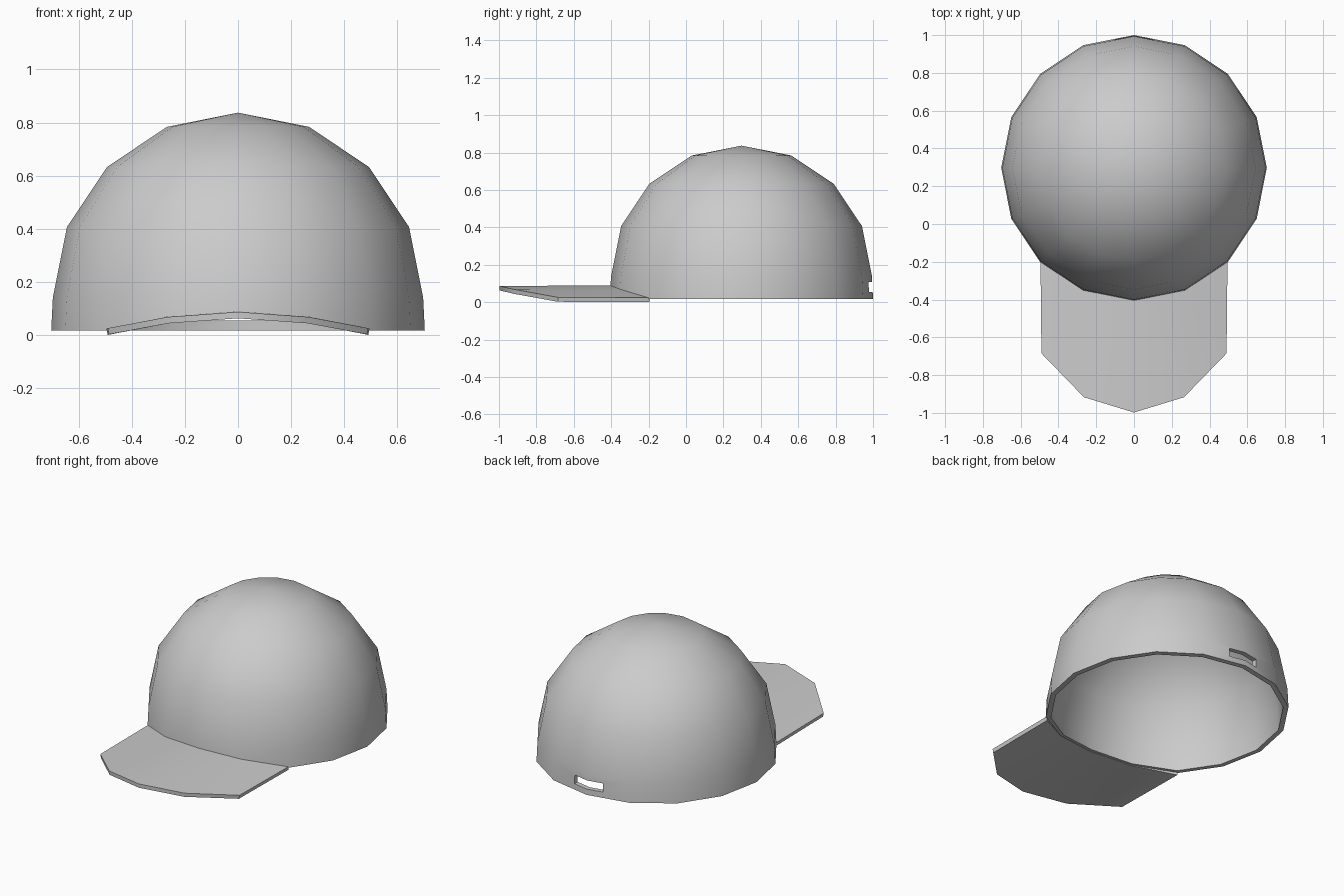
import bpy, bmesh, math

if "Cube" in bpy.data.objects:
    bpy.data.objects.remove(bpy.data.objects["Cube"])

CY, R, EQ = 0.297, 0.697, 0.14   # crown centre, radius, height of its equator
N = 16


def make(name, bm, thickness):
    bmesh.ops.recalc_face_normals(bm, faces=bm.faces)
    me = bpy.data.meshes.new(name)
    bm.to_mesh(me)
    bm.free()
    ob = bpy.data.objects.new(name, me)
    bpy.context.collection.objects.link(ob)
    s = ob.modifiers.new("thickness", 'SOLIDIFY')
    s.thickness, s.offset, s.use_even_offset = thickness, -1, True
    return ob


def finish(ob):
    bpy.ops.object.select_all(action='DESELECT')
    ob.select_set(True)
    bpy.context.view_layer.objects.active = ob
    for m in list(ob.modifiers):
        bpy.ops.object.modifier_apply(modifier=m.name)
    bpy.ops.object.shade_smooth_by_angle(angle=math.radians(40))


# Crown: half sphere with a short skirt, raised at the front above the brim
bm = bmesh.new()
lift = {12: 0.068, 11: 0.048, 13: 0.048}
rings = []
for k in range(-1, 4):
    e = math.radians(22.5 * max(k, 0))
    r = 0.703 if k < 0 else R * math.cos(e)
    ring = []
    for i in range(N):
        a = 2 * math.pi * i / N
        z = lift.get(i, 0.018) if k < 0 else EQ + R * math.sin(e)
        ring.append(bm.verts.new((r * math.cos(a), CY + r * math.sin(a), z)))
    rings.append(ring)
top = bm.verts.new((0, CY, EQ + R))
for i in range(N):
    j = (i + 1) % N
    for lo, hi in zip(rings, rings[1:]):
        bm.faces.new((lo[i], lo[j], hi[j], hi[i]))
    bm.faces.new((rings[-1][i], rings[-1][j], top))
crown = make("crown", bm, 0.03)

# Slot through the back of the crown
bpy.ops.mesh.primitive_cube_add(size=1, location=(0, 0.98, 0.081))
cutter = bpy.context.object
cutter.name = "slot_cutter"
cutter.scale = (0.2, 0.3, 0.054)
cutter.hide_render = True
b = crown.modifiers.new("slot", 'BOOLEAN')
b.operation, b.solver, b.object = 'DIFFERENCE', 'EXACT', cutter
finish(crown)
bpy.data.objects.remove(cutter)

# Brim: strip from the crown's front edge to the arched front outline
half = [(0.495, -0.195, 0.024, 0.49, -0.685, 0.026),
        (0.268, -0.342, 0.069, 0.265, -0.917, 0.068),
        (0.0, -0.396, 0.089, 0.0, -0.998, 0.087)]
rows = [(-a, b_, c, -d, e, f) for a, b_, c, d, e, f in half] + half[1::-1] 
bm = bmesh.new()
pairs = [(bm.verts.new(p[:3]), bm.verts.new(p[3:])) for p in rows]
for (a0, a1), (b0, b1) in zip(pairs, pairs[1:]):
    f = bm.faces.new((a0, a1, b1, b0))
bm.normal_update()
brim = make("brim", bm, 0.024)
if brim.data.polygons[0].normal.z < 0:
    brim.data.flip_normals()
finish(brim)
